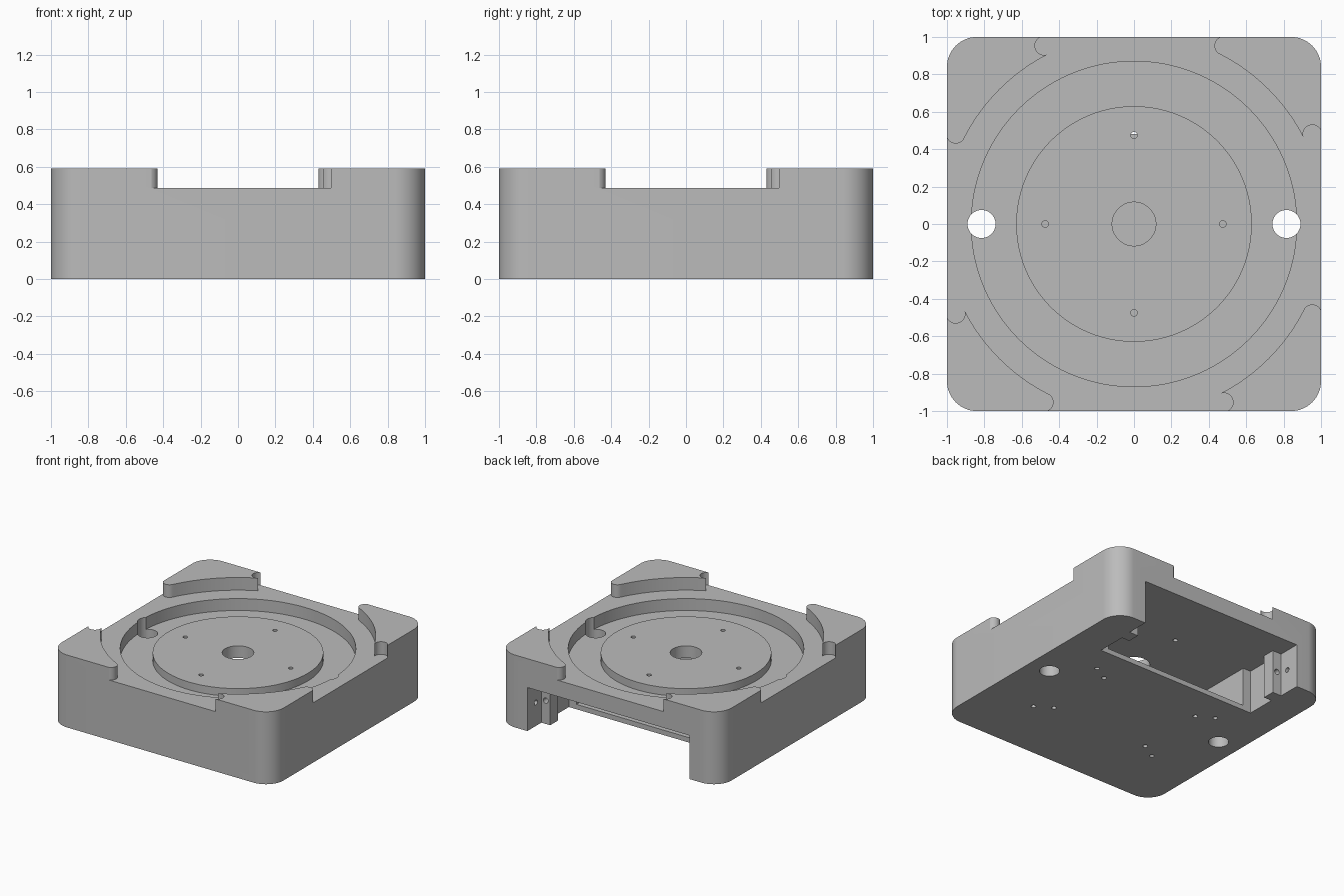
import bpy
import bmesh
from math import cos, sin, pi, radians, hypot, atan2
from mathutils import Matrix, Vector

if "Cube" in bpy.data.objects:
    bpy.data.objects.remove(bpy.data.objects["Cube"], do_unlink=True)

TOP, DECK, DISC, GROOVE, CEILING, PLATE = 0.59, 0.487, 0.453, 0.39, 0.355, 0.04

grey = bpy.data.materials.new("plain grey")
grey.use_nodes = True
colour = (0.5, 0.5, 0.5, 1)
grey.diffuse_color = colour
grey.node_tree.nodes["Principled BSDF"].inputs["Base Color"].default_value = colour


def make_object(name, bm):
    bmesh.ops.recalc_face_normals(bm, faces=bm.faces)
    mesh = bpy.data.meshes.new(name)
    bm.to_mesh(mesh)
    bm.free()
    mesh.materials.append(grey)
    obj = bpy.data.objects.new(name, mesh)
    bpy.context.collection.objects.link(obj)
    return obj


def arc(cx, cy, r, start, end, steps):
    angles = [start + (end - start) * i / steps for i in range(steps + 1)]
    return [(cx + r * cos(a), cy + r * sin(a)) for a in angles]


def prism(name, outline, z0, z1):
    bm = bmesh.new()
    face = bm.faces.new([bm.verts.new((x, y, z0)) for x, y in outline])
    ext = bmesh.ops.extrude_face_region(bm, geom=[face])
    verts = [v for v in ext["geom"] if isinstance(v, bmesh.types.BMVert)]
    bmesh.ops.translate(bm, verts=verts, vec=(0, 0, z1 - z0))
    return make_object(name, bm)


def rod(name, centre, r, length, axis="Z", steps=24):
    turn = {"X": Matrix.Rotation(pi / 2, 4, "Y"),
            "Y": Matrix.Rotation(pi / 2, 4, "X"), "Z": Matrix()}[axis]
    bm = bmesh.new()
    bmesh.ops.create_cone(bm, cap_ends=True, segments=steps, radius1=r, radius2=r,
                          depth=length, matrix=Matrix.Translation(Vector(centre)) @ turn)
    return make_object(name, bm)


def lathe(name, profile, steps):
    bm = bmesh.new()
    verts = [bm.verts.new((r, 0, z)) for r, z in profile]
    edges = [bm.edges.new(pair) for pair in zip(verts, verts[1:])]
    bmesh.ops.spin(bm, geom=verts + edges, axis=(0, 0, 1), cent=(0, 0, 0),
                   angle=2 * pi, steps=steps)
    bmesh.ops.remove_doubles(bm, verts=bm.verts, dist=1e-5)
    return make_object(name, bm)


def cut(body, cutter):
    cutter.hide_render = True
    mod = body.modifiers.new("cut", "BOOLEAN")
    mod.operation, mod.solver, mod.object = "DIFFERENCE", "EXACT", cutter
    bpy.context.view_layer.objects.active = body
    bpy.ops.object.modifier_apply(modifier=mod.name)
    bpy.data.objects.remove(cutter, do_unlink=True)


# Rounded square block
R = 0.16
outline = []
for k, (sx, sy) in enumerate([(1, 1), (-1, 1), (-1, -1), (1, -1)]):
    outline += arc(sx * (1 - R), sy * (1 - R), R, k * pi / 2, (k + 1) * pi / 2, 16)
body = prism("housing", outline, 0, TOP)

# Clearance that leaves four raised corner pads with rounded tips
tx, ty, tr = 0.48, 0.953, 0.05
tip = atan2(ty, tx)
start = radians(110)
quarter = [(tx + tr * cos(start), 1.1)]
quarter += arc(tx, ty, tr, start, tip + pi, 12)
quarter += arc(0, 0, hypot(tx, ty) - tr, tip, pi / 2 - tip, 24)[1:-1]
quarter += arc(ty, tx, tr, 3 * pi / 2 - tip, pi / 2 - start, 12)
quarter += [(1.1, tx + tr * cos(start))]
clearance = []
for k in range(4):
    c, s = cos(-k * pi / 2), sin(-k * pi / 2)
    clearance += [(x * c - y * s, x * s + y * c) for x, y in quarter]
cut(body, prism("pad_clearance", clearance, DECK, 0.8))

# Ring groove around a slightly sunken centre disc
cut(body, lathe("ring_groove", [(0, DISC), (0.63, DISC), (0.63, GROOVE),
                                (0.87, GROOVE), (0.87, 0.8), (0, 0.8)], 96))

# Back opening with stepped posts, open underneath
half = [(0.73, 1.1), (0.73, 0.82), (0.65, 0.82), (0.65, 0.72),
        (0.72, 0.72), (0.72, 0.48)]
opening = half + [(-x, y) for x, y in reversed(half)]
cut(body, prism("back_opening", opening, -0.1, CEILING))

# Inner chamber above the thin bottom plate
chamber = [(0.65, 0.55), (0.65, -0.6), (-0.65, -0.6), (-0.65, 0.55)]
cut(body, prism("chamber", chamber, PLATE, CEILING))

# Centre bore and four disc screw holes, down into the chamber
cut(body, rod("centre_bore", (0, 0, 0.5), 0.117, 0.5, steps=48))
for x, y in [(0.475, 0), (-0.475, 0), (0, 0.475), (0, -0.475)]:
    cut(body, rod("disc_screw_hole", (x, y, 0.5), 0.018, 0.5))

for side in (1, -1):
    # Vertical through hole
    cut(body, rod("through_hole", (side * 0.815, 0, 0.3), 0.075, 1, steps=40))
    # Screw holes in the bottom plate
    for x, y in [(0.57, 0.255), (0.44, 0.18), (0.57, -0.475), (0.44, -0.395)]:
        cut(body, rod("plate_screw_hole", (side * x, y, 0), 0.018, 0.2))
    # Screw holes in the side walls and posts of the opening
    cut(body, rod("wall_screw_hole", (side * 0.75, 0.89, 0.19), 0.02, 0.2, "X"))
    cut(body, rod("post_screw_hole", (side * 0.69, 0.77, 0.19), 0.022, 0.2, "Y"))

bpy.ops.object.select_all(action="DESELECT")
body.select_set(True)
bpy.context.view_layer.objects.active = body
bpy.ops.object.shade_smooth_by_angle(angle=radians(30))
